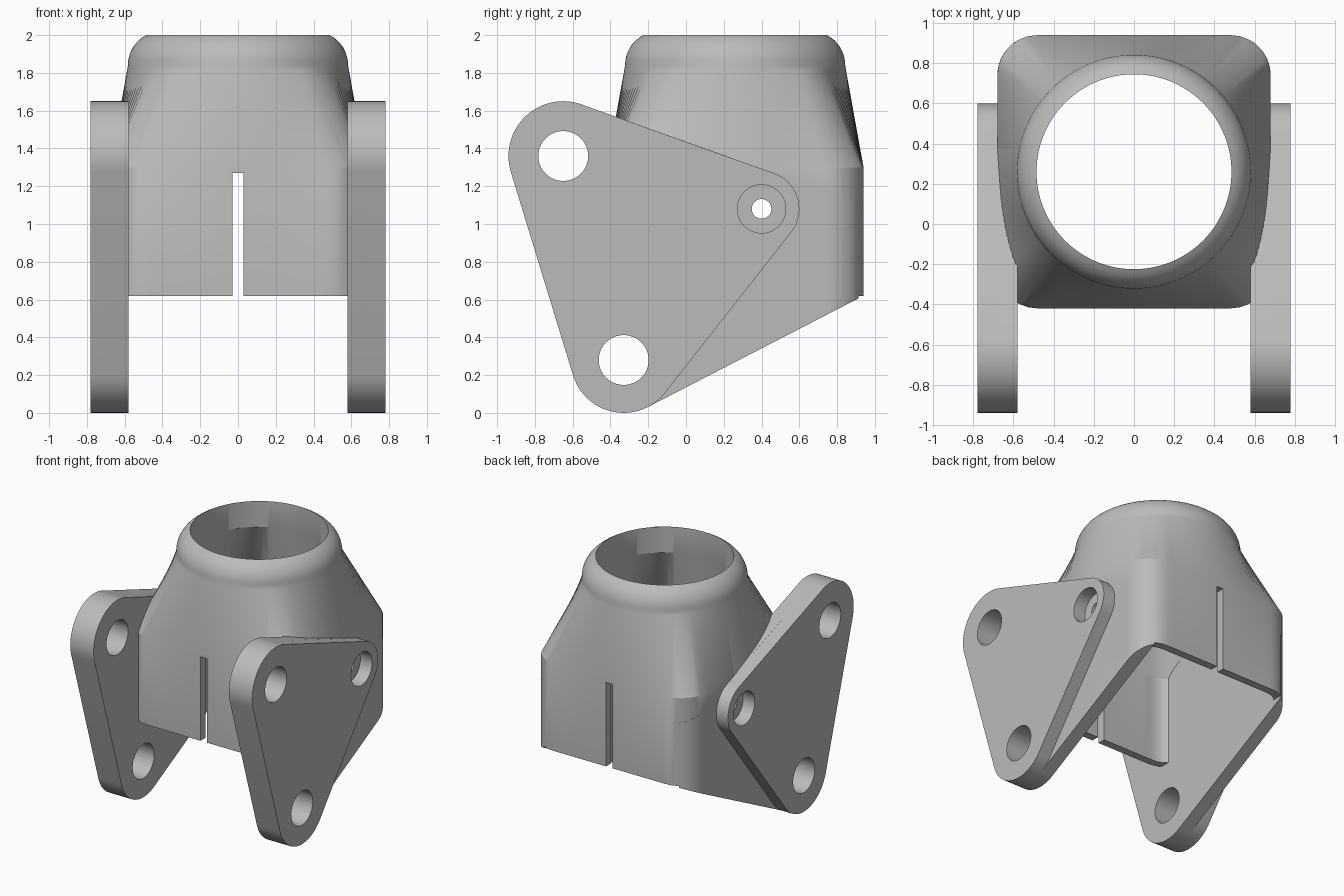
import bpy, bmesh, math
from mathutils import Vector
from mathutils.geometry import convex_hull_2d

if "Cube" in bpy.data.objects:
    bpy.data.objects.remove(bpy.data.objects["Cube"], do_unlink=True)

CY = 0.26          # bore axis in y
HALF = 0.68        # half width of the square sleeve
SEGS = 128

grey = bpy.data.materials.new("plain_grey")
grey.use_nodes = True
grey.diffuse_color = (0.5, 0.5, 0.5, 1)
grey.node_tree.nodes["Principled BSDF"].inputs["Base Color"].default_value = (0.5, 0.5, 0.5, 1)


def finish(name, bm):
    bmesh.ops.recalc_face_normals(bm, faces=bm.faces)
    mesh = bpy.data.meshes.new(name)
    bm.to_mesh(mesh)
    bm.free()
    mesh.materials.append(grey)
    obj = bpy.data.objects.new(name, mesh)
    bpy.context.collection.objects.link(obj)
    return obj


def combine(obj, other, operation):
    """Apply a boolean and discard the helper."""
    bpy.context.view_layer.objects.active = obj
    mod = obj.modifiers.new(operation, 'BOOLEAN')
    mod.operation, mod.solver, mod.object = operation, 'EXACT', other
    bpy.ops.object.modifier_apply(modifier=mod.name)
    bpy.data.objects.remove(other, do_unlink=True)


def prism(name, outline, direction):
    """Extrude a closed 3D outline along a direction."""
    bm = bmesh.new()
    face = bm.faces.new([bm.verts.new(p) for p in outline])
    top = bmesh.ops.extrude_face_region(bm, geom=[face])
    verts = [v for v in top["geom"] if isinstance(v, bmesh.types.BMVert)]
    bmesh.ops.translate(bm, verts=verts, vec=direction)
    if not face.is_valid or len([f for f in bm.faces if len(f.verts) == len(outline)]) < 2:
        bm.faces.new([v for v in bm.verts if v not in verts])
    return finish(name, bm)


def circle(y, z, r, n=64):
    return [Vector((y + r * math.cos(math.tau * i / n), z + r * math.sin(math.tau * i / n)))
            for i in range(n)]


def side_prism(name, pts, x0, x1):
    return prism(name, [(x0, p.x, p.y) for p in pts], (x1 - x0, 0, 0))


def square_radius(a, half, corner):
    """Distance from centre to a rounded square along angle a."""
    c, s = abs(math.cos(a)), abs(math.sin(a))
    flat = half / max(c, s)
    k = half - corner
    if min(c, s) * flat <= k:
        return flat
    b = k * (c + s)
    return b + math.sqrt(b * b - 2 * k * k + corner * corner)


def ring(z, size, corner=None):
    pts = []
    for i in range(SEGS):
        a = math.tau * (i + 0.5) / SEGS
        r = size if corner is None else square_radius(a, size, corner)
        pts.append((r * math.cos(a), CY + r * math.sin(a), z))
    return pts


# Sleeve: rounded square lofted to a round neck, hollow inside
IN = HALF - 0.06
rings = [ring(0.62, HALF, 0.2), ring(1.3, HALF, 0.2), ring(1.81, 0.588), ring(1.84, 0.583)]
for t in range(1, 9):
    a = t / 8 * math.radians(66)
    rings.append(ring(1.84 + 0.16 * math.sin(a) / math.sin(math.radians(66)),
                      0.583 - 0.098 * (1 - math.cos(a)) / (1 - math.cos(math.radians(66)))))
rings += [ring(1.8, 0.485), ring(1.3, IN, 0.14), ring(0.62, IN, 0.14)]
bm = bmesh.new()
loops = [[bm.verts.new(p) for p in r] for r in rings]
for lo, hi in zip(loops, loops[1:] + loops[:1]):
    for i in range(SEGS):
        j = (i + 1) % SEGS
        bm.faces.new((lo[i], lo[j], hi[j], hi[i]))
body = finish("clamp_body", bm)

# Slots through the front and back walls
slot = prism("slot_cutter", [(-0.028, -2, 0.3), (0.028, -2, 0.3), (0.028, -2, 1.27), (-0.028, -2, 1.27)], (0, 4, 0))
combine(body, slot, 'DIFFERENCE')

# Side ears: inner web flush with the sleeve plus an outer three-lobed plate
lobes = circle(-0.65, 1.36, 0.29) + circle(-0.33, 0.28, 0.28) + circle(0.4, 1.08, 0.2)


def hull(pts):
    return [pts[i] for i in convex_hull_2d(pts)]


for side in (1, -1):
    web = side_prism("web", hull(lobes + [Vector((0.94, 0.62)), Vector((0.94, 1.1))]),
                     side * 0.58, side * HALF)
    # Round the rear edge of the web to match the sleeve corner
    corner = [(0.48 + 0.2 * math.cos(a), 0.74 + 0.2 * math.sin(a), -1)
              for a in (math.pi / 2 * i / 16 for i in range(17))]
    outline = [(0, -2, -1), (HALF, -2, -1)] + corner + [(0, 0.94, -1)]
    combine(web, prism("trim", [(side * x, y, z) for x, y, z in outline], (0, 0, 4)), 'INTERSECT')
    combine(web, side_prism("plate", hull(lobes), side * HALF, side * 0.78), 'UNION')
    combine(body, web, 'UNION')
    # Two pivot holes and a counterbored screw hole
    for y, z, r, x0 in ((-0.65, 1.36, 0.132, 0.5), (-0.33, 0.28, 0.132, 0.5),
                        (0.4, 1.08, 0.128, HALF), (0.4, 1.08, 0.052, 0.5)):
        combine(body, side_prism("hole_cutter", circle(y, z, r), side * x0, side * 0.9), 'DIFFERENCE')

bpy.ops.object.select_all(action='DESELECT')
body.select_set(True)
bpy.context.view_layer.objects.active = body
bpy.ops.object.shade_smooth_by_angle(angle=math.radians(28))
